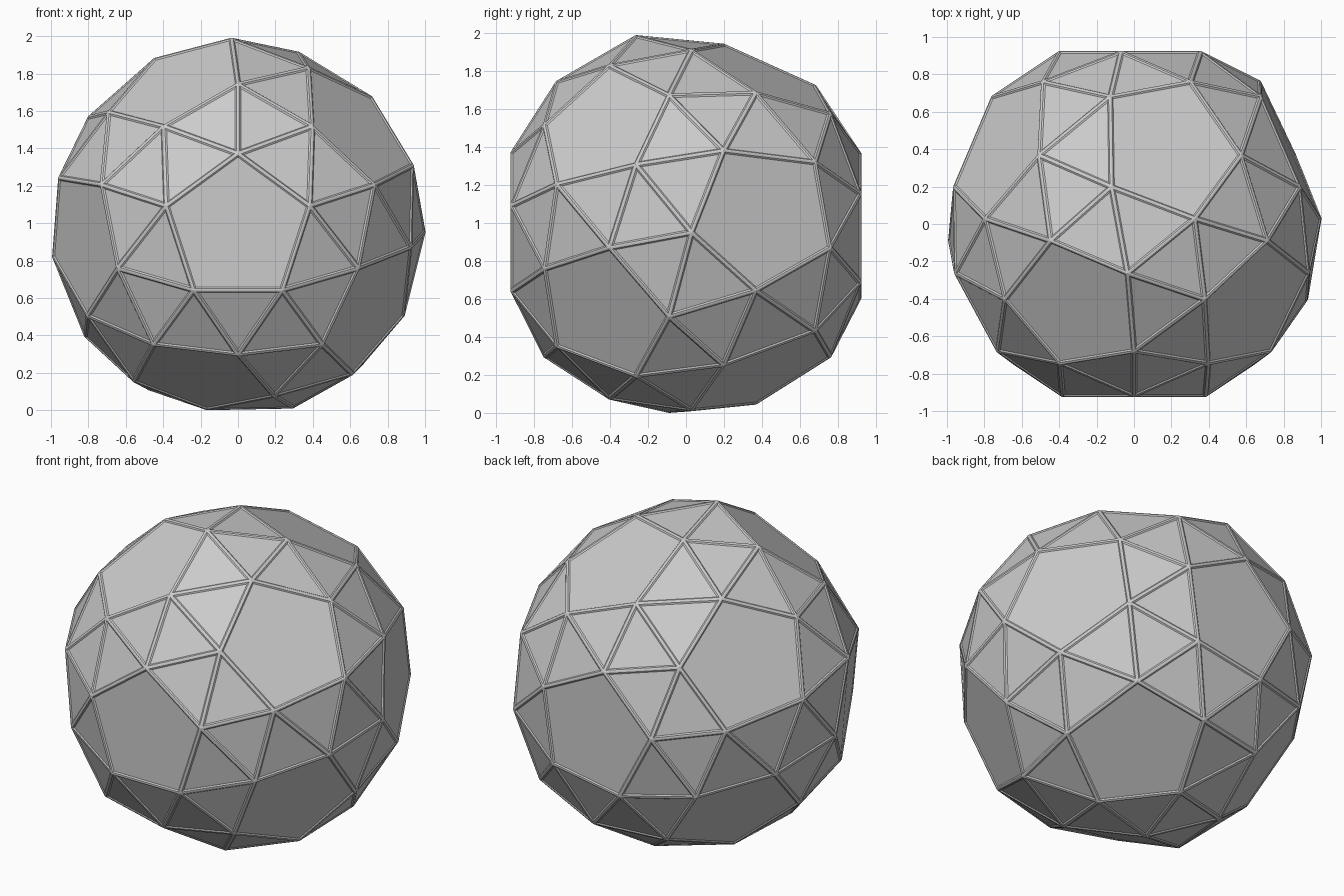
import bpy, bmesh, math
from mathutils import Vector

if "Cube" in bpy.data.objects:
    bpy.data.objects.remove(bpy.data.objects["Cube"])

# Corners lie on 12 rings of five around the front-back axis:
# (y, ring radius, angle of one corner seen from the front)
RINGS = [
    (-0.925, 0.405, 90.0), (-0.750, 0.680, 126.0), (-0.685, 0.772, 90.0),
    (-0.405, 0.935, 138.0), (-0.265, 1.000, 92.0), (-0.090, 1.005, 116.5),
    (0.030, 1.003, 71.0), (0.200, 0.985, 97.0), (0.370, 0.925, 51.5),
    (0.685, 0.770, 99.5), (0.765, 0.685, 63.7), (0.925, 0.405, 99.8),
]
CENTRE_Z = 0.967

points = []
for y, r, deg in RINGS:
    for k in range(5):
        a = math.radians(deg + 72 * k)
        x, z = r * math.cos(a), r * math.sin(a)
        if y < 0:                      # front half is lifted a little at its top and foot
            z += 0.024 * z ** 4
        points.append(Vector((x, y, z + CENTRE_Z)))
foot = min(p.z for p in points)

# Flat-sided shell: 12 pentagons and 80 triangles
bm = bmesh.new()
for p in points:
    bm.verts.new((p.x, p.y, p.z - foot))
bmesh.ops.convex_hull(bm, input=bm.verts)
bmesh.ops.dissolve_limit(bm, angle_limit=math.radians(8), verts=bm.verts, edges=bm.edges)
bmesh.ops.recalc_face_normals(bm, faces=bm.faces)

# Thin raised ribs along every edge, with panels set slightly in
panels = list(bm.faces)
bmesh.ops.inset_individual(bm, faces=panels, thickness=0.009, depth=0, use_even_offset=True)
bmesh.ops.inset_individual(bm, faces=panels, thickness=0.008, depth=-0.006, use_even_offset=True)

mesh = bpy.data.meshes.new("faceted_ball")
bm.to_mesh(mesh)
bm.free()
ball = bpy.data.objects.new("faceted_ball", mesh)
bpy.context.collection.objects.link(ball)
